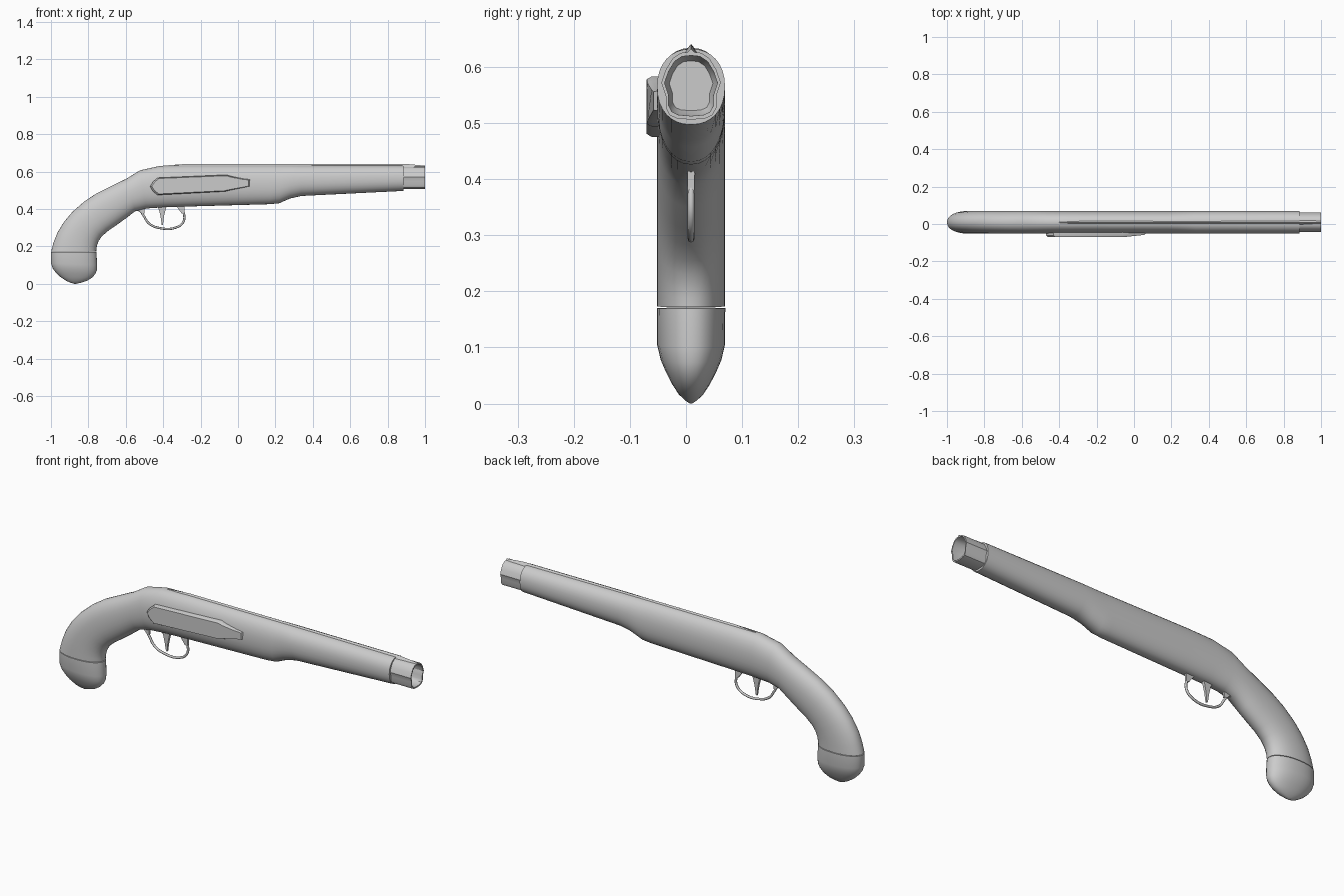
import bpy, bmesh, math
from mathutils import Vector

if "Cube" in bpy.data.objects:
    bpy.data.objects.remove(bpy.data.objects["Cube"])

CY = 0.009   # centre plane of the pistol
HW = 0.0605  # half width of the stock


def finish(name, bm, angle=35):
    bmesh.ops.recalc_face_normals(bm, faces=bm.faces)
    me = bpy.data.meshes.new(name)
    bm.to_mesh(me)
    bm.free()
    ob = bpy.data.objects.new(name, me)
    bpy.context.collection.objects.link(ob)
    bpy.ops.object.select_all(action='DESELECT')
    ob.select_set(True)
    bpy.context.view_layer.objects.active = ob
    bpy.ops.object.shade_smooth_by_angle(angle=math.radians(angle))
    return ob


def bridge(bm, rings, cap_start=True, cap_end=True):
    loops = [[bm.verts.new(p) for p in r] for r in rings]
    n = len(loops[0])
    for a, b in zip(loops, loops[1:]):
        for i in range(n):
            j = (i + 1) % n
            bm.faces.new((a[i], a[j], b[j], b[i]))
    if cap_start:
        bm.faces.new(loops[0])
    if cap_end:
        bm.faces.new(loops[-1])


def oval(top, bottom, hw, n=32, power=2.2):
    """Rounded section between a top and a bottom outline point."""
    t, b = Vector((top[0], CY, top[1])), Vector((bottom[0], CY, bottom[1]))
    ring = []
    for i in range(n):
        a = 2 * math.pi * i / n
        c, s = math.cos(a), math.sin(a)
        u = math.copysign(abs(c) ** (2 / power), c)
        v = math.copysign(abs(s) ** (2 / power), s)
        ring.append((t + b) / 2 + (t - b) / 2 * u + Vector((0, v * hw, 0)))
    return ring


def loft(name, sections, angle=35):
    bm = bmesh.new()
    bridge(bm, [oval((a, b), (c, d), w) for a, b, c, d, w in sections])
    return finish(name, bm, angle)


def extrude_outline(name, pts, y_back, y_front, bevel=0):
    """Plate in the xz plane; y_front is a function of x."""
    bm = bmesh.new()
    cx = sum(p[0] for p in pts) / len(pts)
    cz = sum(p[1] for p in pts) / len(pts)
    rings = [[(x, y_back, z) for x, z in pts]]
    if bevel:
        rings.append([(x, y_front(x) + bevel, z) for x, z in pts])
    k = 0.9 if bevel else 1
    rings.append([(cx + (x - cx) * (0.97 if bevel else 1), y_front(x),
                   cz + (z - cz) * k) for x, z in pts])
    bridge(bm, rings)
    return finish(name, bm, 30)


# Stock: fore-end, lock area and curved grip
loft("stock", [
    (.885, .632, .885, .497, HW), (.33, .634, .34, .470, HW),
    (.28, .634, .28, .457, HW), (.23, .634, .22, .431, HW),
    (.18, .634, .17, .426, HW), (-.28, .634, -.25, .414, HW),
    (-.42, .630, -.40, .409, HW), (-.524, .607, -.49, .403, HW),
    (-.595, .563, -.55, .388, HW), (-.68, .522, -.60, .350, HW),
    (-.754, .485, -.655, .310, HW), (-.82, .442, -.695, .283, HW),
    (-.885, .385, -.728, .254, HW), (-.93, .332, -.745, .230, HW),
    (-.965, .275, -.754, .205, HW), (-.985, .225, -.757, .188, HW),
    (-.999, .174, -.758, .172, HW)])

# Butt cap, closing to a rounded keel
loft("butt_cap", [
    (-1, .171, -.757, .169, HW + .0005), (-1, .110, -.753, .100, HW),
    (-.990, .082, -.755, .073, .054), (-.974, .060, -.763, .053, .045),
    (-.950, .037, -.780, .033, .034), (-.920, .017, -.808, .016, .022),
    (-.895, .006, -.840, .006, .011), (-.875, .0, -.865, .0, .002)], 50)

# Hollow barrel muzzle
half = [(0, .627), (.018, .625), (.033, .615), (.045, .595), (.053, .572),
        (.045, .548), (.045, .527), (.038, .514), (.025, .508), (0, .506)]
section = half + [(-y, z) for y, z in half[-2:0:-1]]


def muzzle_ring(x, k):
    return [(x, CY + y * k, .566 + (z - .566) * k) for y, z in section]


bm = bmesh.new()
bridge(bm, [muzzle_ring(.86, 1), muzzle_ring(1, 1), muzzle_ring(1, .89),
            muzzle_ring(.90, .87), muzzle_ring(.87, .6)])
finish("barrel_muzzle", bm)

# Sighting rib along the top of the barrel
bm = bmesh.new()
bridge(bm, [[(x, CY - .012, base), (x, CY, top), (x, CY + .012, base)]
            for x, base, top in [(-.40, .622, .632), (-.28, .626, .641),
                                 (.90, .624, .641), (1, .620, .632)]])
finish("sighting_rib", bm, 20)

# Lock plate on the front side, thinner at its nose
extrude_outline("lock_plate", [
    (-.470, .520), (-.455, .545), (-.430, .567), (-.06, .583), (-.035, .575),
    (.03, .562), (.064, .558), (.064, .522), (.03, .515), (-.04, .501),
    (-.07, .494), (-.43, .475), (-.455, .495)],
    -.035, lambda x: -.070 if x < -.05 else -.070 + .012 * (x + .05) / .114,
    bevel=.009)

# Trigger guard bow
guard = bpy.data.curves.new("trigger_guard", 'CURVE')
guard.dimensions = '3D'
guard.bevel_depth = .006
guard.bevel_resolution = 2
guard.resolution_u = 5
guard.use_fill_caps = True
path = [(-.56, .395), (-.525, .392), (-.505, .365), (-.475, .322),
        (-.417, .298), (-.335, .300), (-.293, .330), (-.289, .375), (-.308, .415)]
sp = guard.splines.new('BEZIER')
sp.bezier_points.add(len(path) - 1)
for bp, (x, z) in zip(sp.bezier_points, path):
    bp.co = (x, CY, z)
    bp.handle_left_type = bp.handle_right_type = 'AUTO'
bpy.context.collection.objects.link(bpy.data.objects.new("trigger_guard", guard))

# Guard feet where the bow meets the stock
for x0, x1, x2 in [(-.55, -.50, -.507), (-.33, -.285, -.292)]:
    extrude_outline("guard_foot", [(x0, .415), (x1, .415), (x2 + .006, .375),
                                   (x2 - .008, .375)], CY + .006, lambda x: CY - .006)

# Tapered trigger
bm = bmesh.new()
bridge(bm, [[(a, CY - w, z), (b, CY - w, z), (b, CY + w, z), (a, CY + w, z)]
            for a, b, z, w in [(-.435, -.380, .420, .008), (-.422, -.388, .395, .007),
                               (-.414, -.396, .360, .006), (-.408, -.401, .315, .004)]])
finish("trigger", bm)
